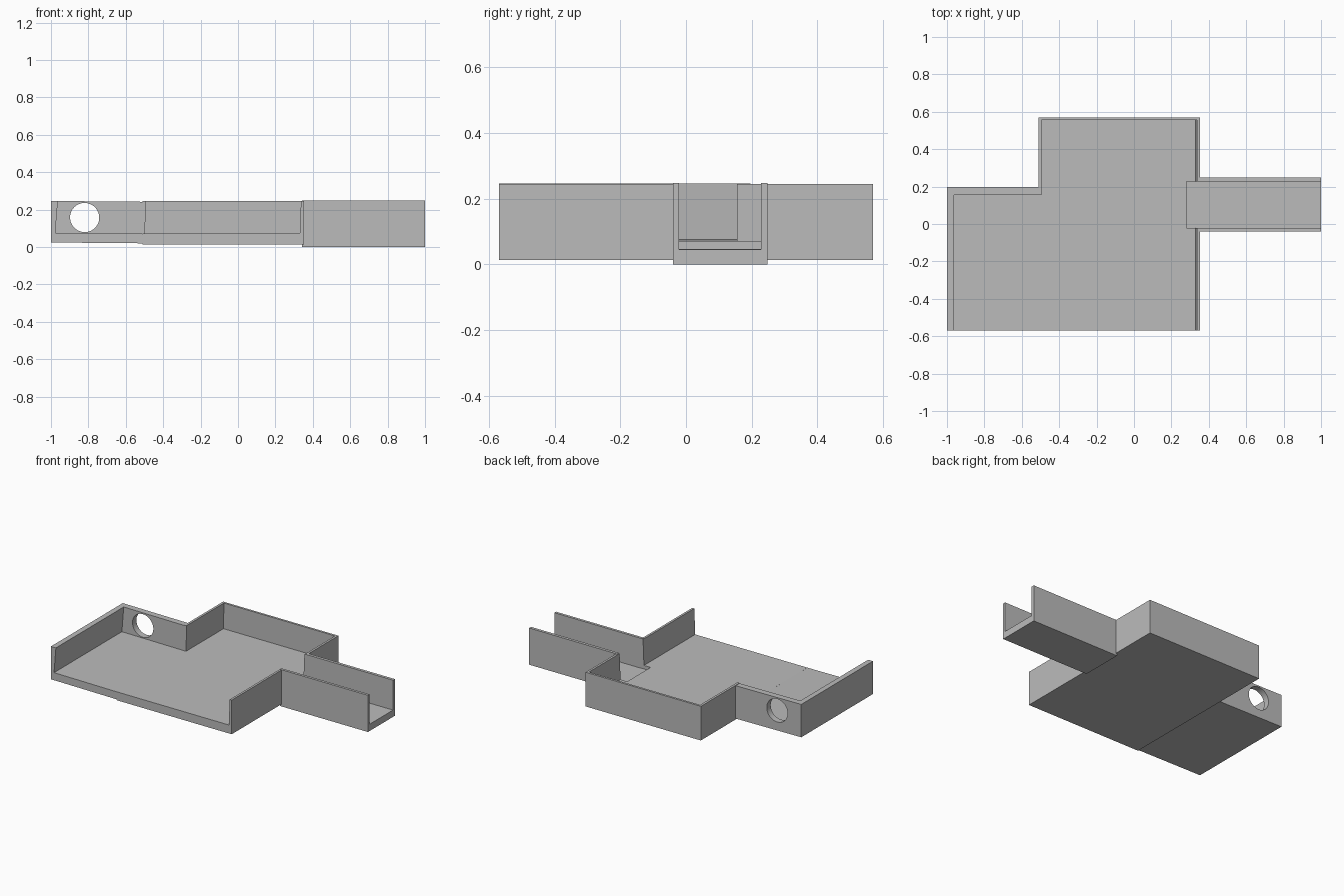
import bpy
import math

cube = bpy.data.objects.get("Cube")
if cube:
    bpy.data.objects.remove(cube, do_unlink=True)

# Single plain grey finish
grey = bpy.data.materials.new("plain_grey")
grey.use_nodes = True
colour = (0.5, 0.5, 0.5, 1)
grey.diffuse_color = colour
grey.node_tree.nodes["Principled BSDF"].inputs["Base Color"].default_value = colour


def box(name, low, high, lean=(0, 0)):
    """Box between two corners; lean shifts the top edges on the -x and +x sides."""
    bpy.ops.mesh.primitive_cube_add(size=1)
    obj = bpy.context.object
    obj.name = name
    for v in obj.data.vertices:
        side, top = v.co.x > 0, v.co.z > 0
        v.co = [high[i] if v.co[i] > 0 else low[i] for i in range(3)]
        if top:
            v.co.x += lean[side]
    obj.data.materials.append(grey)
    return obj


def cut(target, cutter):
    """Subtract the cutter from the target and discard it."""
    mod = target.modifiers.new("cut", "BOOLEAN")
    mod.operation = "DIFFERENCE"
    mod.solver = "EXACT"
    mod.object = cutter
    bpy.context.view_layer.objects.active = target
    bpy.ops.object.modifier_apply(modifier=mod.name)
    bpy.data.objects.remove(cutter, do_unlink=True)


# Large room: open at the front, with side openings to the small room and channel
main = box("main_room", (-0.51, -0.57, 0.014), (0.352, 0.57, 0.245))
cut(main, box("main_cavity", (-0.497, -0.7, 0.071), (0.33, 0.555, 0.3), (0.004, 0.009)))
cut(main, box("side_opening", (-0.6, -0.7, 0.071), (-0.4, 0.155, 0.3)))
cut(main, box("channel_doorway", (0.28, -0.022, 0.047), (0.5, 0.228, 0.3)))

# Small room: open at the front and towards the large room, round hole in the back
side = box("side_room", (-1, -0.57, 0.022), (-0.5, 0.197, 0.244))
cut(side, box("side_cavity", (-0.977, -0.7, 0.073), (-0.3, 0.155, 0.3), (0.018, 0)))
bpy.ops.mesh.primitive_cylinder_add(
    vertices=48, radius=0.078, depth=0.3,
    location=(-0.82, 0.176, 0.157), rotation=(math.pi / 2, 0, 0))
cut(side, bpy.context.object)
# The small room slopes down very slightly towards the large one
for v in side.data.vertices:
    v.co.z -= 0.009 * (v.co.x + 0.75)

# Channel: straight trough leading away from the large room
channel = box("channel", (0.342, -0.04, 0), (1, 0.248, 0.248))
cut(channel, box("channel_cavity", (0.2, -0.022, 0.046), (1.2, 0.228, 0.3)))
